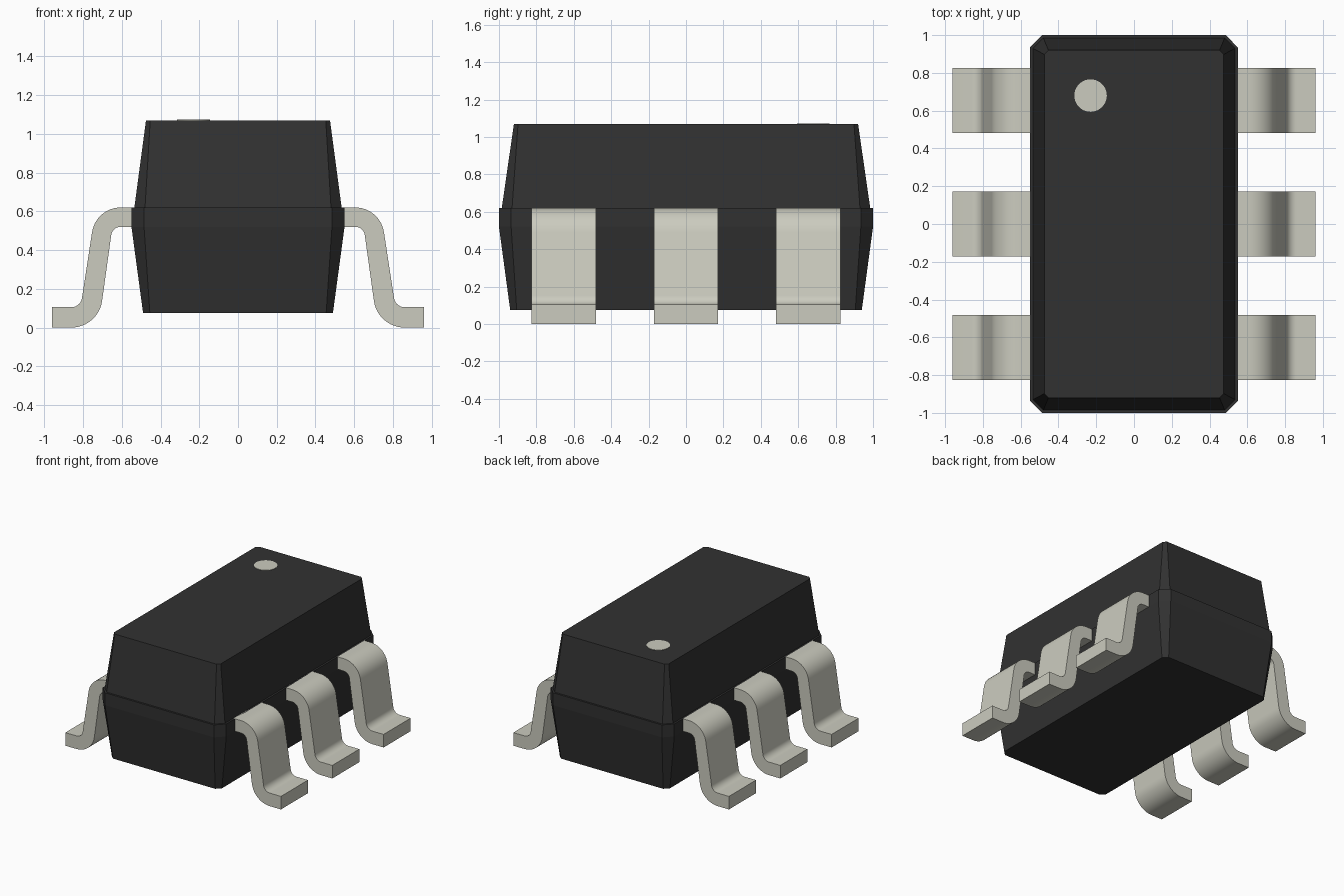
import bpy, bmesh, math
from mathutils import Vector

cube = bpy.data.objects.get("Cube")
if cube:
    bpy.data.objects.remove(cube)


def material(name, rgb):
    mat = bpy.data.materials.new(name)
    mat.use_nodes = True
    colour = (*rgb, 1.0)
    mat.diffuse_color = colour
    mat.node_tree.nodes["Principled BSDF"].inputs["Base Color"].default_value = colour
    return mat


black = material("black plastic", (0.031, 0.031, 0.031))
metal = material("warm grey metal", (0.60, 0.60, 0.52))


def finish(bm, name, mat, smooth=False):
    bmesh.ops.recalc_face_normals(bm, faces=bm.faces)
    mesh = bpy.data.meshes.new(name)
    bm.to_mesh(mesh)
    bm.free()
    mesh.materials.append(mat)
    obj = bpy.data.objects.new(name, mesh)
    bpy.context.collection.objects.link(obj)
    if smooth:
        bpy.ops.object.select_all(action='DESELECT')
        obj.select_set(True)
        bpy.context.view_layer.objects.active = obj
        bpy.ops.object.shade_smooth_by_angle(angle=math.radians(30))
    return obj


# Body: stacked rectangles with cut corners, with a small ledge at the seam
def corner_cut_ring(bm, z, hx, hy, cut):
    quarter = [(hx, hy - cut), (hx - cut, hy)]
    ring = []
    for sx, sy in ((1, 1), (-1, 1), (-1, -1), (1, -1)):
        points = quarter if sx == sy else quarter[::-1]
        ring += [bm.verts.new((sx * x, sy * y, z)) for x, y in points]
    return ring


bm = bmesh.new()
levels = [(0.075, 0.49, 0.94, 0.035), (0.52, 0.55, 1.0, 0.065),
          (0.62, 0.55, 1.0, 0.065), (0.62, 0.535, 0.985, 0.055),
          (1.07, 0.475, 0.92, 0.022)]
rings = [corner_cut_ring(bm, *level) for level in levels]
for low, high in zip(rings, rings[1:]):
    for i in range(len(low)):
        j = (i + 1) % len(low)
        bm.faces.new((low[i], low[j], high[j], high[i]))
bm.faces.new(rings[0])
bm.faces.new(rings[-1])
finish(bm, "body", black)


# Leads: gull-wing profile made of two arcs, extruded across the width
def arc(cx, cz, r, start, end, steps=12):
    angles = [math.radians(start + (end - start) * i / steps) for i in range(steps + 1)]
    return [(cx + r * math.cos(a), cz + r * math.sin(a)) for a in angles]


TILT = 8.7
SHOULDER = (0.605, 0.47)
HEEL = (0.86, 0.16)
root, toe = 0.5, 0.96
outer = [(root, 0.62)] + arc(*SHOULDER, 0.15, 90, TILT) \
    + arc(*HEEL, 0.055, 180 + TILT, 270) + [(toe, 0.105)]
inner = [(root, 0.52)] + arc(*SHOULDER, 0.05, 90, TILT) \
    + arc(*HEEL, 0.16, 180 + TILT, 270) + [(toe, 0.0)]


def lead(name, side, y, half_width=0.172):
    bm = bmesh.new()
    profile = [bm.verts.new((side * x, y - half_width, z)) for x, z in outer + inner[::-1]]
    face = bm.faces.new(profile)
    moved = bmesh.ops.extrude_face_region(bm, geom=[face])["geom"]
    verts = [v for v in moved if isinstance(v, bmesh.types.BMVert)]
    bmesh.ops.translate(bm, verts=verts, vec=Vector((0, 2 * half_width, 0)))
    finish(bm, name, metal, smooth=True)


for side, side_name in ((1, "left"), (-1, "right")):
    for y, place in ((-0.653, "front"), (0, "middle"), (0.653, "back")):
        lead(f"{side_name}_{place}_lead", side, y)

# Orientation dot: thin disc on the top face
bm = bmesh.new()
bmesh.ops.create_cone(bm, cap_ends=True, segments=48, radius1=0.086, radius2=0.086, depth=0.006)
bmesh.ops.translate(bm, verts=bm.verts, vec=Vector((-0.23, 0.68, 1.07)))
finish(bm, "orientation_dot", metal, smooth=True)
